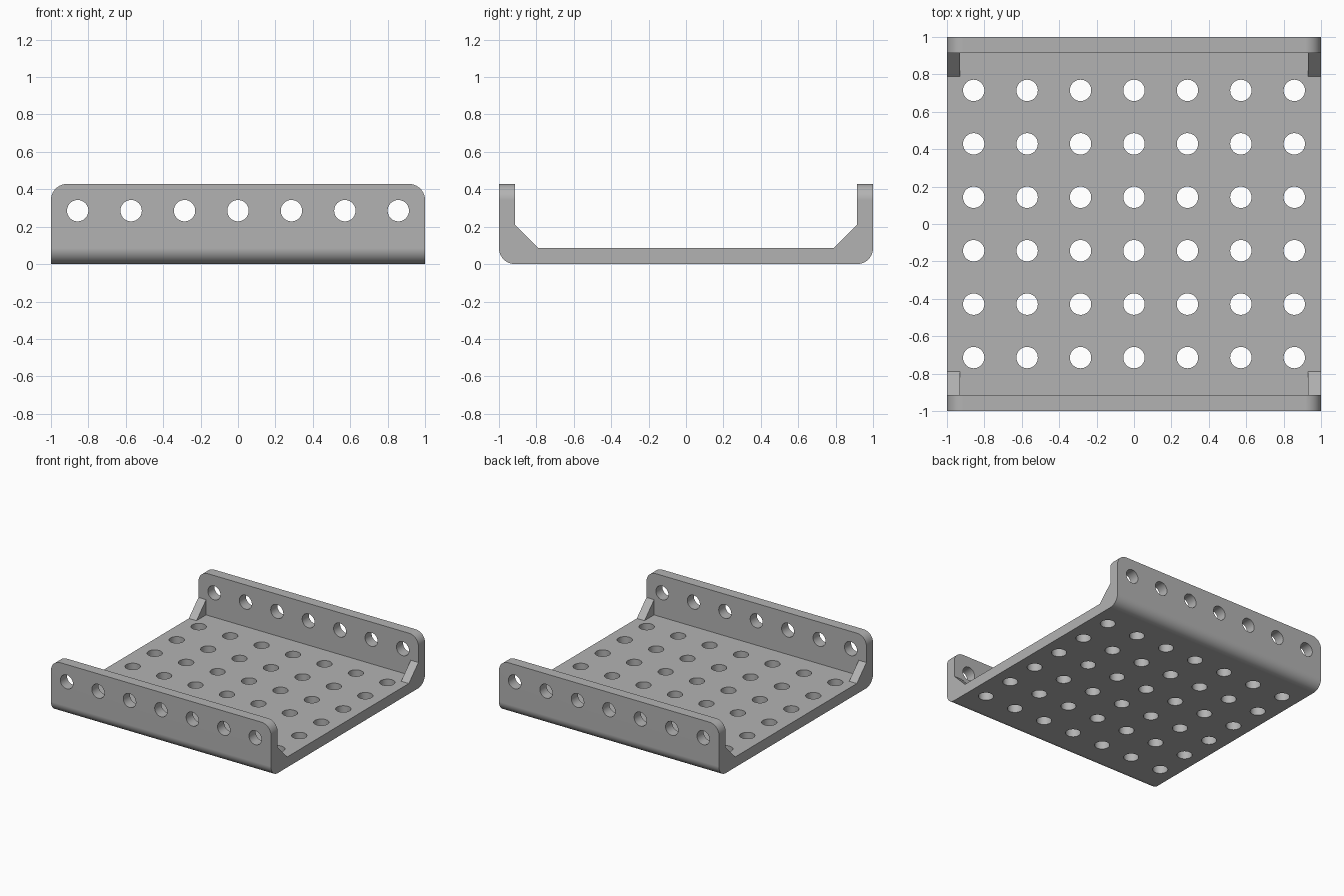
import bpy, bmesh, math
from mathutils import Matrix

default = bpy.data.objects.get("Cube")
if default:
    bpy.data.objects.remove(default, do_unlink=True)

PITCH = 2 / 7          # hole spacing
THICK = 0.3 * PITCH    # plate thickness
HEIGHT = 1.5 * PITCH   # flange height
GUSSET = 0.125         # gusset leg length
RIB = 0.07             # gusset width
HOLE_R = 0.2 * PITCH

grey = bpy.data.materials.new("plain grey")
grey.use_nodes = True
colour = (0.45, 0.45, 0.45, 1)
grey.diffuse_color = colour
grey.node_tree.nodes["Principled BSDF"].inputs["Base Color"].default_value = colour


def make_object(name, bm):
    bmesh.ops.recalc_face_normals(bm, faces=bm.faces)
    mesh = bpy.data.meshes.new(name)
    bm.to_mesh(mesh)
    bm.free()
    mesh.materials.append(grey)
    obj = bpy.data.objects.new(name, mesh)
    bpy.context.collection.objects.link(obj)
    return obj


def prism(profile, half):
    """Extrude a (y, z) profile along x from -half to half."""
    bm = bmesh.new()
    face = bm.faces.new([bm.verts.new((-half, y, z)) for y, z in profile])
    new = bmesh.ops.extrude_face_region(bm, geom=[face])["geom"]
    bmesh.ops.translate(bm, vec=(2 * half, 0, 0),
                        verts=[v for v in new if isinstance(v, bmesh.types.BMVert)])
    return bm


# Channel: floor, two flanges and sloped inner corners
inner = 1 - THICK
half_profile = [(1, 0), (1, HEIGHT), (inner, HEIGHT),
                (inner, THICK + GUSSET), (inner - GUSSET, THICK)]
bm = prism(half_profile + [(-y, z) for y, z in reversed(half_profile)], 1)


def is_rounded(edge):
    a, b = (v.co for v in edge.verts)
    bottom_fold = a.z < 0.001 and b.z < 0.001 and abs(a.x - b.x) > 1
    flange_corner = min(a.z, b.z) > HEIGHT - 0.001 and abs(a.x - b.x) < 0.001
    return (bottom_fold and abs(a.y - b.y) < 0.001) or flange_corner


bmesh.ops.bevel(bm, geom=[e for e in bm.edges if is_rounded(e)], offset=THICK,
                offset_type='OFFSET', segments=10, profile=0.5, affect='EDGES')
channel = make_object("perforated_channel", bm)

# Cutter that leaves the slopes only as narrow gussets at the ends
trough = make_object("trough_cutter", prism(
    [(-inner, THICK), (inner, THICK), (inner, 0.6), (-inner, 0.6)], 1 - RIB))

# Cutters for the floor grid and the flange rows
holes = bmesh.new()


def add_hole(matrix, depth):
    bmesh.ops.create_cone(holes, cap_ends=True, segments=40, radius1=HOLE_R,
                          radius2=HOLE_R, depth=depth, matrix=matrix)


for i in range(-3, 4):
    for j in range(6):
        add_hole(Matrix.Translation((i * PITCH, (j - 2.5) * PITCH, THICK / 2)), THICK * 1.6)
    for side in (-1, 1):
        place = Matrix.Translation((i * PITCH, side * (1 - THICK / 2), PITCH))
        add_hole(place @ Matrix.Rotation(math.pi / 2, 4, 'X'), THICK * 1.6)
hole_cutter = make_object("hole_cutter", holes)

# Cut, shade and bake the modifiers
bpy.ops.object.select_all(action='DESELECT')
channel.select_set(True)
bpy.context.view_layer.objects.active = channel
for cutter in (trough, hole_cutter):
    cutter.hide_render = True
    mod = channel.modifiers.new("cut", 'BOOLEAN')
    mod.operation = 'DIFFERENCE'
    mod.solver = 'EXACT'
    mod.object = cutter
    bpy.ops.object.modifier_apply(modifier=mod.name)
    bpy.data.objects.remove(cutter, do_unlink=True)
bpy.ops.object.shade_smooth_by_angle(angle=math.radians(30))
weighted = channel.modifiers.new("even_shading", 'WEIGHTED_NORMAL')
weighted.keep_sharp = True
bpy.ops.object.modifier_apply(modifier=weighted.name)
